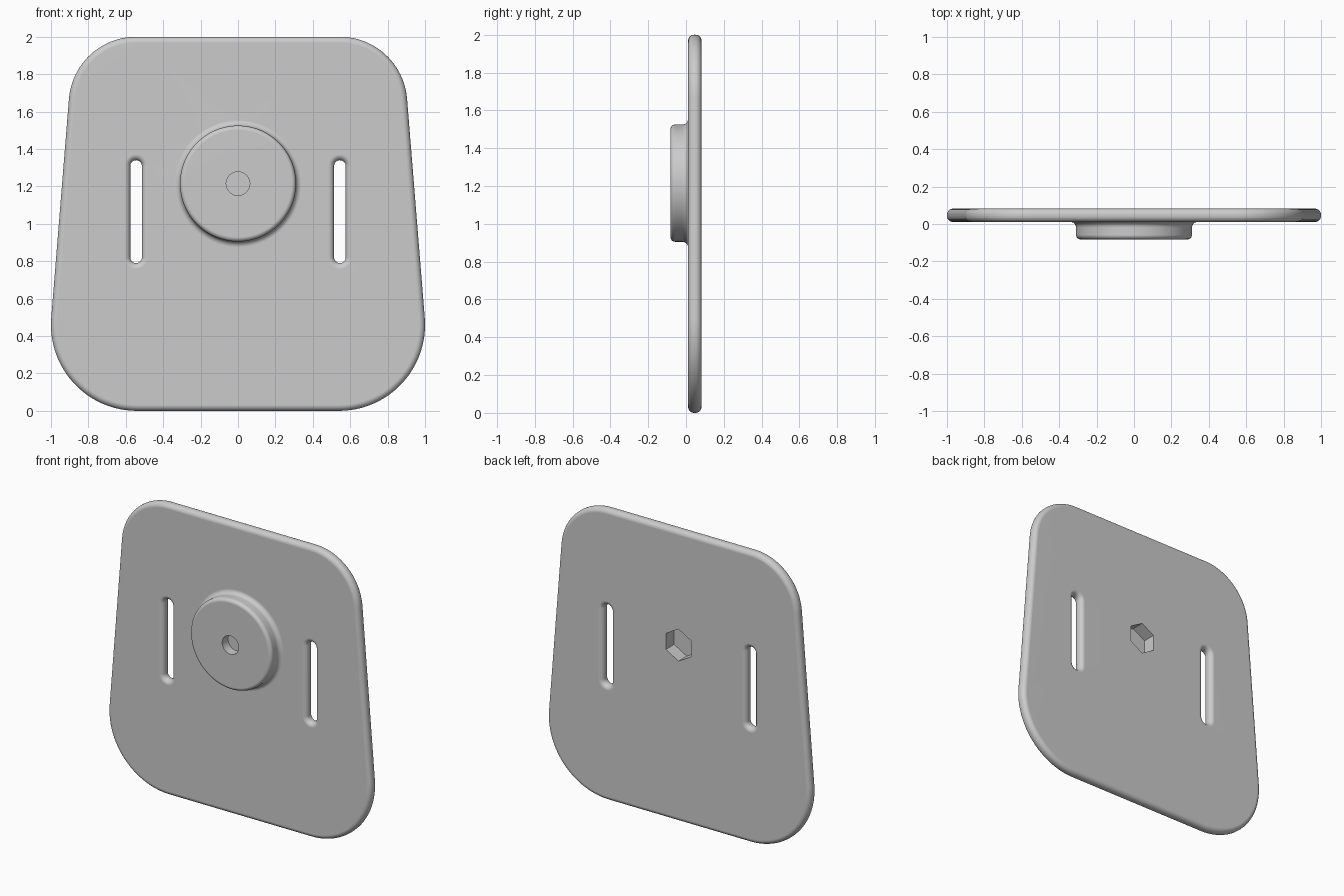
import bpy, bmesh, math
from mathutils import Vector

cube = bpy.data.objects.get("Cube")
if cube:
    bpy.data.objects.remove(cube, do_unlink=True)

FRONT, BACK, FACE = 0.011, 0.082, -0.082    # y of plate front, plate back, boss face
ROUND = 0.032                               # rounding of the plate edges
CENTRE = 1.215                              # height of the boss axis
TAPER = math.radians(4.7)                   # lean of the plate sides

bm = bmesh.new()


def arc(cx, cz, r, start, end, n):
    """Points of an arc in the x-z plane."""
    angles = [start + (end - start) * i / n for i in range(n + 1)]
    return [(cx + r * math.cos(a), cz + r * math.sin(a)) for a in angles]


def plate_outline(inset):
    """Tapered plate with large corner arcs, mirrored left to right."""
    half = arc(0.54, 0.46, 0.46 - inset, -math.pi / 2, TAPER, 24)
    half += arc(0.545, 1.64, 0.36 - inset, TAPER, math.pi / 2, 24)
    return half + [(-x, z) for x, z in reversed(half)]


def slot_outline(cx, grow):
    r = 0.031 + grow
    return arc(cx, 1.309, r, 0, math.pi, 16) + arc(cx, 0.821, r, math.pi, 2 * math.pi, 16)


def circle(r, sides=96, start=0.0):
    return arc(0, CENTRE, r, start, start + 2 * math.pi, sides)[:-1]


def ring(points, y):
    """Closed loop of vertices at depth y."""
    verts = [bm.verts.new((x, y, z)) for x, z in points]
    n = len(verts)
    for i in range(n):
        bm.edges.new((verts[i], verts[(i + 1) % n]))
    return verts


def skin(rings):
    """Quads between successive rings."""
    for a, b in zip(rings, rings[1:]):
        n = len(a)
        for i in range(n):
            j = (i + 1) % n
            bm.faces.new((a[i], a[j], b[j], b[i]))


def fill(loops, direction):
    """Flat face between an outer loop and its holes."""
    edges = [bm.edges.get((v[i - 1], v[i])) for v in loops for i in range(len(v))]
    bmesh.ops.triangle_fill(bm, use_beauty=True, edges=edges, normal=Vector((0, direction, 0)))


def rounded_wall(outline):
    """Wall from plate front to back with both edges rounded."""
    steps = 8
    section = []
    for i in range(steps + 1):
        a = math.pi / 2 * i / steps
        section.append((ROUND * (1 - math.sin(a)), ROUND * (1 - math.cos(a))))
    rings = [ring(outline(d), FRONT + y) for d, y in section]
    rings += [ring(outline(d), BACK - y) for d, y in reversed(section)]
    skin(rings)
    return rings[0], rings[-1]


# Plate edge and the two strap slots
walls = [rounded_wall(plate_outline)]
for side in (-1, 1):
    walls.append(rounded_wall(lambda d, s=side: slot_outline(s * 0.545, d)))

# Round boss: fillet at the foot, rounded rim, blind bolt hole
foot, rim = 0.03, 0.024
profile = []
for i in range(9):
    a = math.pi / 2 * i / 8
    profile.append((0.31 + foot * (1 - math.sin(a)), FRONT - foot * (1 - math.cos(a))))
for i in range(9):
    a = math.pi / 2 * i / 8
    profile.append((0.31 - rim * (1 - math.cos(a)), FACE + rim * (1 - math.sin(a))))
boss = [ring(circle(r), y) for r, y in profile]
skin(boss)
hole = [ring(circle(0.063), y) for y in (FACE, -0.018)]
skin(hole)
fill([boss[-1], hole[0]], -1)
bm.faces.new(hole[1])

# Hexagonal nut pocket in the back
pocket = [ring(circle(0.11, 6, math.pi / 2), y) for y in (BACK, -0.008)]
skin(pocket)
bm.faces.new(pocket[1])

# Flat front and back of the plate
fill([w[0] for w in walls] + [boss[0]], -1)
fill([w[1] for w in walls] + [pocket[0]], 1)
bmesh.ops.recalc_face_normals(bm, faces=bm.faces)

mesh = bpy.data.meshes.new("mounting_plate")
bm.to_mesh(mesh)
bm.free()
plate = bpy.data.objects.new("mounting_plate", mesh)
bpy.context.collection.objects.link(plate)

# Grey plastic
grey = bpy.data.materials.new("grey_plastic")
grey.use_nodes = True
colour = (0.6, 0.6, 0.6, 1)
grey.diffuse_color = colour
grey.node_tree.nodes["Principled BSDF"].inputs["Base Color"].default_value = colour
mesh.materials.append(grey)

# Smooth rounded edges with flat faces kept flat
bpy.context.view_layer.objects.active = plate
plate.select_set(True)
bpy.ops.object.shade_smooth_by_angle(angle=math.radians(35))
weighted = plate.modifiers.new("flat_faces", 'WEIGHTED_NORMAL')
weighted.keep_sharp = True
